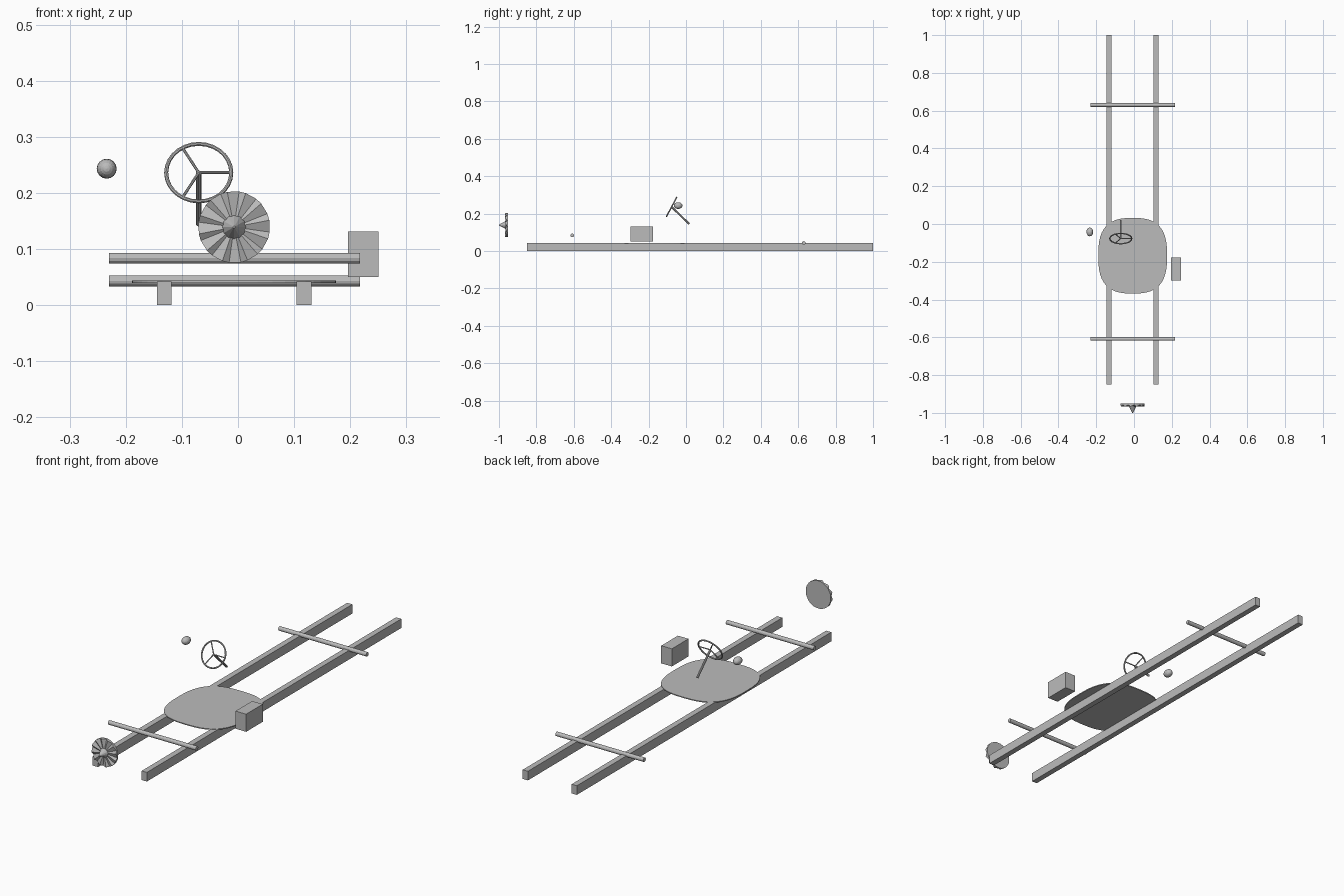
import bpy, bmesh, math
from mathutils import Vector, Matrix

if "Cube" in bpy.data.objects:
    bpy.data.objects.remove(bpy.data.objects["Cube"])

grey = bpy.data.materials.new("plain grey")
grey.diffuse_color = (0.5, 0.5, 0.5, 1)
grey.use_nodes = True
grey.node_tree.nodes["Principled BSDF"].inputs["Base Color"].default_value = grey.diffuse_color
CX = -0.007  # centre line of the chassis


def finish(bm, name):
    bmesh.ops.recalc_face_normals(bm, faces=bm.faces)
    me = bpy.data.meshes.new(name)
    bm.to_mesh(me)
    bm.free()
    me.materials.append(grey)
    ob = bpy.data.objects.new(name, me)
    bpy.context.collection.objects.link(ob)
    return ob


def box(name, lo, hi):
    lo, hi = Vector(lo), Vector(hi)
    bm = bmesh.new()
    bmesh.ops.create_cube(bm, size=1, matrix=Matrix.Translation((lo + hi) / 2) @ Matrix.Diagonal((*(hi - lo), 1)))
    return finish(bm, name)


def rod(name, a, b, r1, r2=None, n=12):
    a, b = Vector(a), Vector(b)
    d = b - a
    bm = bmesh.new()
    bmesh.ops.create_cone(bm, cap_ends=True, segments=n, radius1=r1, radius2=r1 if r2 is None else r2,
                          depth=d.length,
                          matrix=Matrix.Translation((a + b) / 2) @ d.to_track_quat('Z', 'Y').to_matrix().to_4x4())
    return finish(bm, name)


# chassis rails
for side, s in (("left", -1), ("right", 1)):
    x = CX + s * 0.1245
    box(side + "_rail", (x - 0.0132, -0.849, 0), (x + 0.0132, 1.0, 0.042))

# axles
rod("front_axle", (-0.23, -0.608, 0.0835), (0.217, -0.608, 0.0835), 0.0097)
rod("rear_axle", (-0.23, 0.63, 0.043), (0.217, 0.63, 0.043), 0.0097)

# rounded floor plate (superellipse outline)
bm = bmesh.new()
ring = []
N = 48
for i in range(N):
    t = 2 * math.pi * i / N
    c, s = math.cos(t), math.sin(t)
    px = math.copysign(abs(c) ** 0.72, c) * 0.182
    py = math.copysign(abs(s) ** 0.72, s) * 0.2
    ring.append(bm.verts.new((CX + px, -0.168 + py, 0.0395)))
face = bm.faces.new(ring)
ext = bmesh.ops.extrude_face_region(bm, geom=[face])
bmesh.ops.translate(bm, vec=(0, 0, 0.0042), verts=[v for v in ext["geom"] if isinstance(v, bmesh.types.BMVert)])
finish(bm, "floor_plate")

# side box
box("side_box", (0.196, -0.298, 0.05), (0.25, -0.177, 0.131))

# steering wheel, spokes and column
hub = Vector((-0.07, -0.077, 0.236))
M = Matrix.Translation(hub) @ Matrix.Rotation(math.radians(62), 4, 'X')
R, r, NU, NV = 0.058, 0.0036, 28, 8
bm = bmesh.new()
grid = []
for i in range(NU):
    u = 2 * math.pi * i / NU
    row = []
    for j in range(NV):
        v = 2 * math.pi * j / NV
        q = R + r * math.cos(v)
        row.append(bm.verts.new(M @ Vector((q * math.cos(u), q * math.sin(u), r * math.sin(v)))))
    grid.append(row)
for i in range(NU):
    for j in range(NV):
        k, l = (i + 1) % NU, (j + 1) % NV
        bm.faces.new((grid[i][j], grid[k][j], grid[k][l], grid[i][l]))
finish(bm, "steering_wheel_rim")
for k in range(3):
    a = k * 2 * math.pi / 3
    rod("wheel_spoke_%d" % (k + 1), hub, M @ Vector((R * math.cos(a), R * math.sin(a), 0)), 0.0026, n=8)
rod("steering_column", hub, (-0.07, 0.018, 0.144), 0.0052, n=10)

# small side lamp
bm = bmesh.new()
bmesh.ops.create_uvsphere(bm, u_segments=16, v_segments=10, radius=0.0178,
                          matrix=Matrix.Translation((-0.234, -0.042, 0.243)) @ Matrix.Diagonal((1, 1.3, 1, 1))
                          @ Matrix.Rotation(math.pi / 2, 4, 'X'))
finish(bm, "side_lamp")

# nose fan: sawtooth blades over a flat back
FZ = 0.139
back, low, high = -0.951, -0.957, -0.967
bm = bmesh.new()
outer_b, outer_f, inner_f = [], [], []
for k in range(12):
    for da, y in ((0, low), (19, high)):
        a = math.radians(30 * k + da - 8)
        c, s = math.cos(a), math.sin(a)
        outer_b.append(bm.verts.new((CX + 0.064 * c, back, FZ + 0.064 * s)))
        outer_f.append(bm.verts.new((CX + 0.064 * c, y, FZ + 0.064 * s)))
        inner_f.append(bm.verts.new((CX + 0.014 * c, -0.964, FZ + 0.014 * s)))
n = len(outer_b)
for i in range(n):
    j = (i + 1) % n
    bm.faces.new((outer_b[i], outer_b[j], outer_f[j], outer_f[i]))
    bm.faces.new((outer_f[i], outer_f[j], inner_f[j], inner_f[i]))
bm.faces.new(outer_b)
bm.faces.new(inner_f)
finish(bm, "fan_blades")
rod("fan_hub", (CX, -0.962, FZ), (CX, -1.0, FZ), 0.0215, 0.002)
